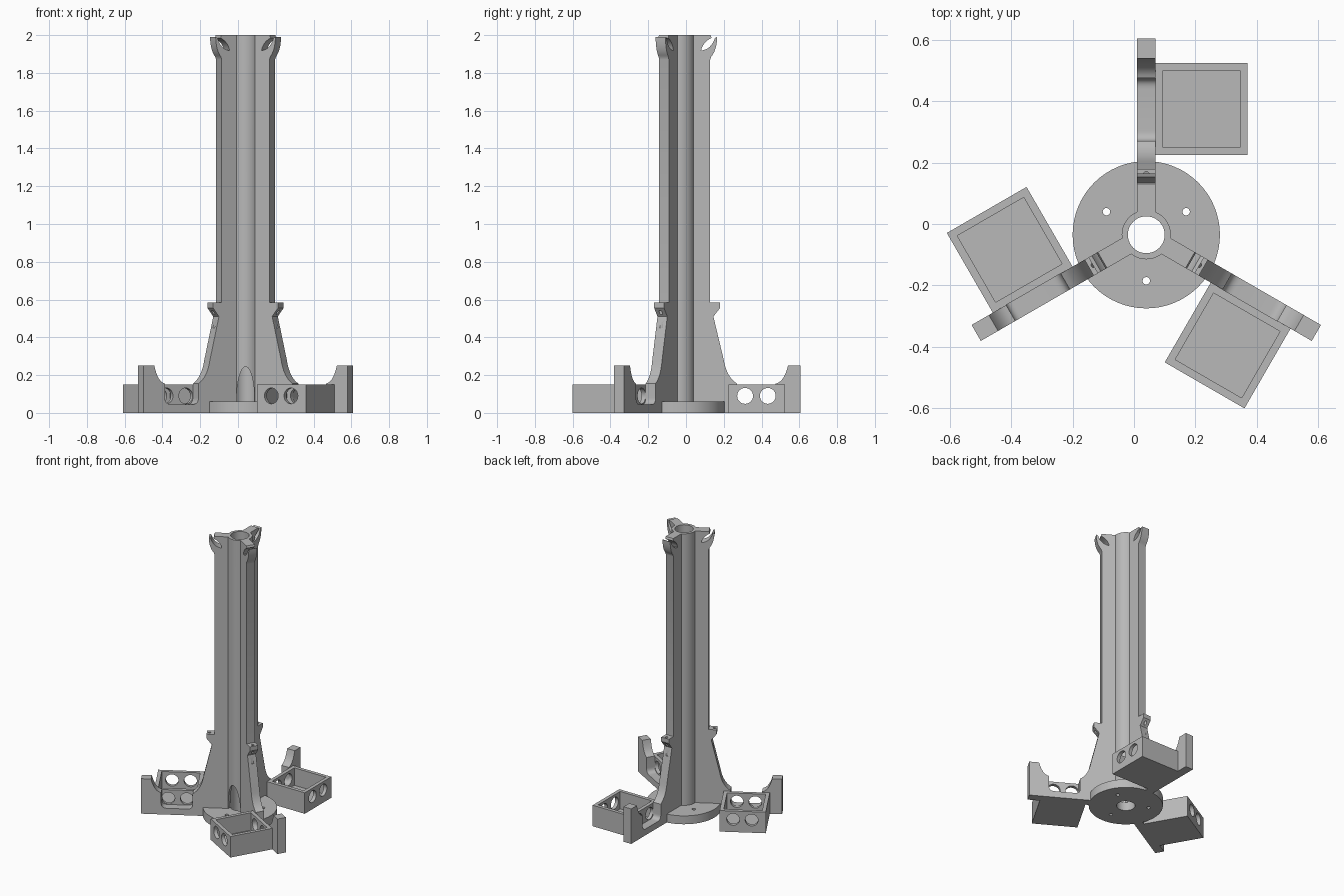
import bpy, bmesh, math
from mathutils import Matrix, Vector

cube = bpy.data.objects.get("Cube")
if cube:
    bpy.data.objects.remove(cube)

AXIS = Vector((0.04, -0.035, 0))  # centre line of the tower

grey = bpy.data.materials.new("plain grey")
grey.use_nodes = True
grey.diffuse_color = (0.48, 0.48, 0.48, 1)
grey.node_tree.nodes["Principled BSDF"].inputs["Base Color"].default_value = grey.diffuse_color


def finish(bm, name):
    bmesh.ops.recalc_face_normals(bm, faces=bm.faces)
    mesh = bpy.data.meshes.new(name)
    bm.to_mesh(mesh)
    bm.free()
    mesh.materials.append(grey)
    ob = bpy.data.objects.new(name, mesh)
    bpy.context.collection.objects.link(ob)
    ob.location = AXIS
    return ob


def prism(name, points, depth):
    """Extrude a list of 3D points by a vector."""
    bm = bmesh.new()
    face = bm.faces.new([bm.verts.new(p) for p in points])
    ext = bmesh.ops.extrude_face_region(bm, geom=[face])
    verts = [g for g in ext["geom"] if isinstance(g, bmesh.types.BMVert)]
    bmesh.ops.translate(bm, verts=verts, vec=depth)
    return finish(bm, name)


def block(name, lo, hi):
    (x0, y0, z0), (x1, y1, z1) = lo, hi
    base = [(x0, y0, z0), (x1, y0, z0), (x1, y1, z0), (x0, y1, z0)]
    return prism(name, base, (0, 0, z1 - z0))


def rod(name, centre, radius, length, turn=None):
    bm = bmesh.new()
    bmesh.ops.create_cone(bm, cap_ends=True, segments=32, radius1=radius,
                          radius2=radius, depth=length)
    bmesh.ops.transform(bm, verts=bm.verts, matrix=Matrix.Translation(centre) @ (turn or Matrix()))
    return finish(bm, name)


def ring(name, inner, outer, height, steps=64):
    """Hollow cylinder standing on the ground."""
    bm = bmesh.new()
    corners = [(inner, 0), (outer, 0), (outer, height), (inner, height)]
    rows = [[bm.verts.new((r * math.cos(a), r * math.sin(a), z)) for r, z in corners]
            for a in (math.tau * i / steps for i in range(steps))]
    for i in range(steps):
        a, b = rows[i], rows[(i + 1) % steps]
        for j in range(4):
            k = (j + 1) % 4
            bm.faces.new((a[j], b[j], b[k], a[k]))
    return finish(bm, name)


def cut(ob, cutter):
    mod = ob.modifiers.new("cut", 'BOOLEAN')
    mod.operation, mod.solver, mod.object = 'DIFFERENCE', 'EXACT', cutter
    bpy.ops.object.select_all(action='DESELECT')
    bpy.context.view_layer.objects.active = ob
    ob.select_set(True)
    bpy.context.view_layer.update()
    bpy.ops.object.modifier_apply(modifier=mod.name)
    bpy.data.objects.remove(cutter)


def smooth(ob):
    bpy.ops.object.select_all(action='DESELECT')
    bpy.context.view_layer.objects.active = ob
    ob.select_set(True)
    bpy.ops.object.shade_smooth_by_angle(angle=math.radians(30))


def bend(a, c, b, n=8):
    """Curve from a to b pulled towards c."""
    a, b, c = Vector(a), Vector(b), Vector(c)
    return [tuple(a * (1 - t) ** 2 + c * 2 * t * (1 - t) + b * t * t)
            for t in (i / n for i in range(n + 1))]


# Base disc with three screw holes
disc = ring("base_disc", 0.06, 0.24, 0.06)
for deg in (30, 150, 270):
    a = math.radians(deg)
    cut(disc, rod("cutter", (0.15 * math.cos(a), 0.15 * math.sin(a), 0.03), 0.012, 0.2))

# Central tube with an arched opening at the front
tube = ring("central_tube", 0.06, 0.08, 2)
arch = [(0.048 * math.cos(a), -0.2, 0.06 + 0.185 * math.sin(a))
        for a in (math.pi * i / 24 for i in range(25))]
cut(tube, prism("cutter", arch, (0, 0.2, 0)))

# Fin: outline as (distance from axis, height)
outline = [(0.07, 0), (0.64, 0), (0.64, 0.25)]
outline += bend((0.575, 0.25), (0.555, 0.165), (0.51, 0.155))        # outer post
outline += bend((0.51, 0.08), (0.51, 0.045), (0.475, 0.045))         # notch
outline += bend((0.34, 0.045), (0.305, 0.045), (0.305, 0.08))
outline += bend((0.305, 0.155), (0.25, 0.19), (0.235, 0.28))         # flared foot
outline += [(0.18, 0.51), (0.215, 0.555), (0.215, 0.585), (0.163, 0.585)]  # lower lug
outline += [(0.163, 1.87)] + bend((0.168, 1.885), (0.198, 1.92), (0.2, 1.99))  # top hook
outline += bend((0.188, 1.985), (0.17, 1.925), (0.115, 1.918))       # hook slot
outline += bend((0.118, 1.93), (0.13, 1.965), (0.17, 1.985)) + [(0.165, 2), (0.07, 2)]
fin = prism("fin", [(-0.03, r, z) for r, z in outline], (0.06, 0, 0))
cut(fin, rod("cutter", (0, 0.197, 0.55), 0.009, 0.2))

# Open box beside the fin, with paired round holes in two walls
box = block("side_box", (0.03, 0.26, 0), (0.33, 0.56, 0.15))
cut(box, block("cutter", (0.055, 0.285, 0.025), (0.305, 0.535, 0.3)))
sideways = Matrix.Rotation(math.pi / 2, 4, 'Y')
for r in (0.348, 0.468):
    cut(box, rod("cutter", (0.18, r, 0.09), 0.042, 0.6, sideways))

for ob in (disc, tube, fin, box):
    smooth(ob)

# Repeat fin and box around the axis
for part in (fin, box):
    for i in (1, 2):
        twin = part.copy()
        twin.name = f"{part.name}_{i + 1}"
        twin.rotation_euler.z = i * math.tau / 3
        bpy.context.collection.objects.link(twin)
